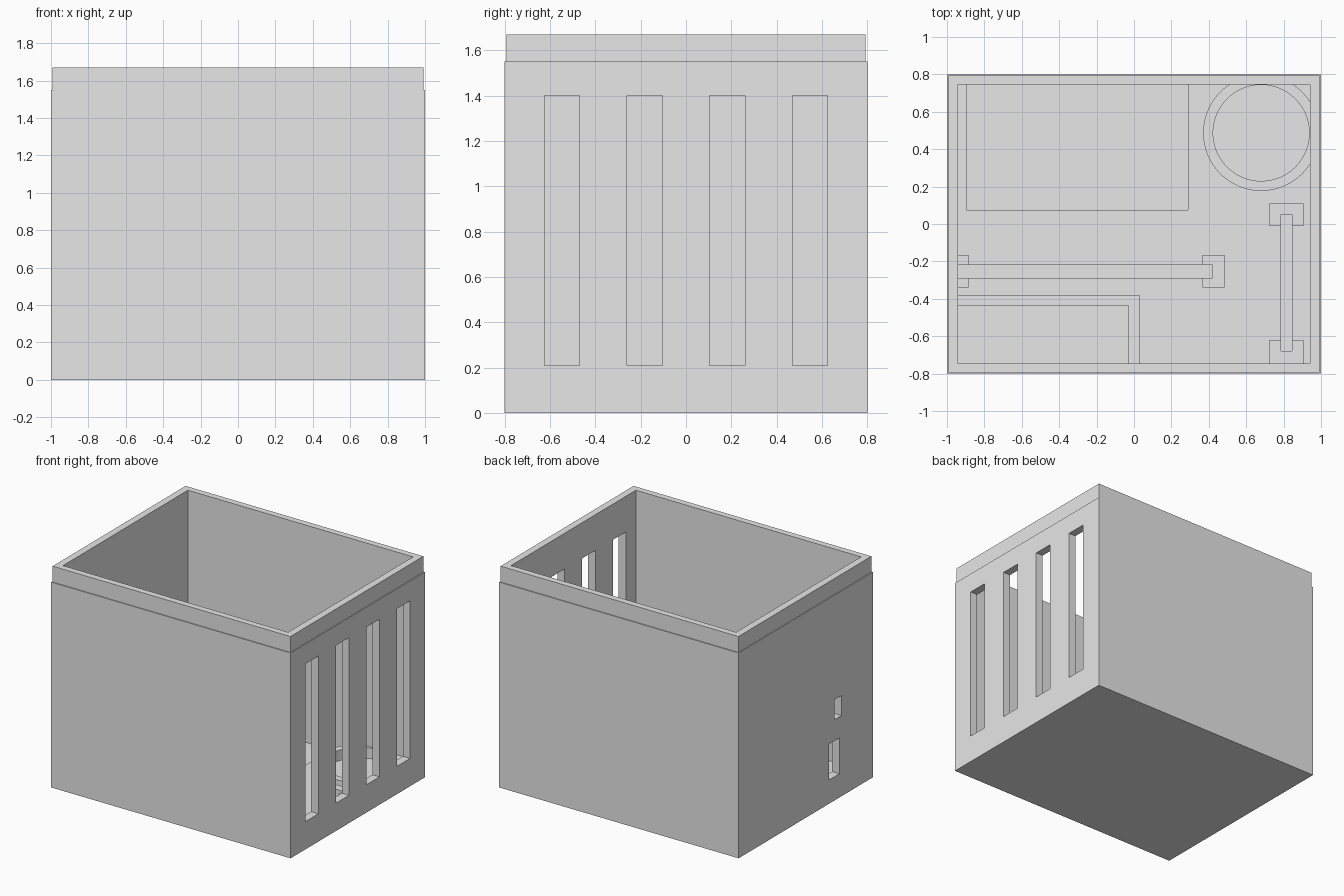
import bpy
import bmesh
from mathutils import Matrix, Vector

cube = bpy.data.objects.get("Cube")
if cube:
    bpy.data.objects.remove(cube, do_unlink=True)

grey = bpy.data.materials.new("light_grey")
grey.use_nodes = True
COLOUR = (0.8, 0.8, 0.8, 1.0)
grey.diffuse_color = COLOUR
grey.node_tree.nodes["Principled BSDF"].inputs["Base Color"].default_value = COLOUR

FLOOR = 0.06      # top of the floor
LOW = 0.14        # top of the small fittings
GROOVE = 0.03     # bottom of the recesses
IN_X, IN_Y = 0.94, 0.745


def finish(name, bm):
    mesh = bpy.data.meshes.new(name)
    bmesh.ops.recalc_face_normals(bm, faces=bm.faces)
    bm.to_mesh(mesh)
    bm.free()
    mesh.materials.append(grey)
    ob = bpy.data.objects.new(name, mesh)
    bpy.context.collection.objects.link(ob)
    return ob


def box(name, x, y, z):
    """Box from its ranges along each axis."""
    bm = bmesh.new()
    lo, hi = Vector((x[0], y[0], z[0])), Vector((x[1], y[1], z[1]))
    size = Matrix.Diagonal((*(hi - lo), 1))
    bmesh.ops.create_cube(bm, size=1, matrix=Matrix.Translation((lo + hi) / 2) @ size)
    return finish(name, bm)


def cylinder(name, centre, radius, z):
    bm = bmesh.new()
    place = Matrix.Translation((*centre, (z[0] + z[1]) / 2))
    bmesh.ops.create_cone(bm, cap_ends=True, segments=96, radius1=radius,
                          radius2=radius, depth=z[1] - z[0], matrix=place)
    return finish(name, bm)


def boolean(ob, other, operation="DIFFERENCE"):
    mod = ob.modifiers.new(operation.title(), "BOOLEAN")
    mod.operation = operation
    mod.solver = "EXACT"
    mod.object = other
    other.hide_render = True
    other.hide_viewport = True
    other.display_type = "WIRE"


def apply(ob, helpers):
    """Bake the cuts into the mesh and drop the helpers."""
    graph = bpy.context.evaluated_depsgraph_get()
    mesh = bpy.data.meshes.new_from_object(ob.evaluated_get(graph))
    ob.modifiers.clear()
    ob.data = mesh
    for helper in helpers:
        bpy.data.objects.remove(helper, do_unlink=True)


# Case: outer block with a slightly inset lip on top
bm = bmesh.new()
rings = []
for inset, z in ((0, 0), (0, 1.55), (0.007, 1.55), (0.007, 1.67)):
    x, y = 1 - inset, 0.8 - inset
    rings.append([bm.verts.new((sx * x, sy * y, z))
                  for sx, sy in ((-1, -1), (1, -1), (1, 1), (-1, 1))])
for low, high in zip(rings, rings[1:]):
    for i in range(4):
        j = (i + 1) % 4
        bm.faces.new((low[i], low[j], high[j], high[i]))
bm.faces.new(rings[0])
bm.faces.new(rings[-1])
case = finish("case", bm)

# Cavity, vents in one side, two ports in the other
cutters = [box("cavity_cutter", (-IN_X, IN_X), (-IN_Y, IN_Y), (FLOOR, 2))]
for y in (-0.547, -0.182, 0.182, 0.547):
    cutters.append(box("vent_cutter", (0.9, 1.1), (y - 0.078, y + 0.078), (0.21, 1.4)))
cutters.append(box("upper_port_cutter", (-1.1, -0.9), (-0.425, -0.345), (0.61, 0.76)))
cutters.append(box("lower_port_cutter", (-1.1, -0.9), (-0.40, -0.275), (0.18, 0.45)))

# Recess and board grooves in the floor
cutters.append(box("recess_cutter", (-0.895, 0.29), (0.075, IN_Y), (GROOVE, 0.1)))
long_groove = ((-IN_X, 0.42), (-0.29, -0.22))
side_groove = ((0.785, 0.845), (-0.68, 0.05))
for groove in (long_groove, side_groove):
    cutters.append(box("groove_cutter", *groove, (GROOVE, 0.1)))
for cutter in cutters:
    boolean(case, cutter)
apply(case, cutters)

# Grooved holders at the ends of each board
holders = (
    ("long_board_outer_holder", (-IN_X, -0.885), (-0.34, -0.165), long_groove),
    ("long_board_inner_holder", (0.365, 0.485), (-0.34, -0.165), long_groove),
    ("side_board_front_holder", (0.725, 0.905), (-IN_Y, -0.62), side_groove),
    ("side_board_rear_holder", (0.725, 0.905), (-0.01, 0.11), side_groove),
)
for name, x, y, groove in holders:
    holder = box(name, x, y, (FLOOR, LOW))
    (gx0, gx1), gy = groove
    cutter = box("holder_cutter", (gx0 - 0.02 * (gx0 < -0.9), gx1), gy, (0, 0.3))
    boolean(holder, cutter)
    apply(holder, [cutter])

# Low corner tray wall
tray = box("corner_tray_wall", (-IN_X, 0.03), (-IN_Y, -0.38), (FLOOR, LOW))
tray_cutter = box("tray_cutter", (-1, -0.03), (-0.8, -0.435), (0, 0.3))
boolean(tray, tray_cutter)
apply(tray, [tray_cutter])

# Round holder, trimmed by the case walls
centre = (0.68, 0.487)
ring = cylinder("round_holder", centre, 0.31, (FLOOR, LOW))
bore = cylinder("bore_cutter", centre, 0.257, (0, 0.3))
trim = box("trim_helper", (0, IN_X), (0, IN_Y), (0, 0.3))
boolean(ring, bore)
boolean(ring, trim, "INTERSECT")
apply(ring, [bore, trim])

bpy.ops.object.select_all(action="DESELECT")
ring.select_set(True)
bpy.context.view_layer.objects.active = ring
bpy.ops.object.shade_smooth_by_angle()
